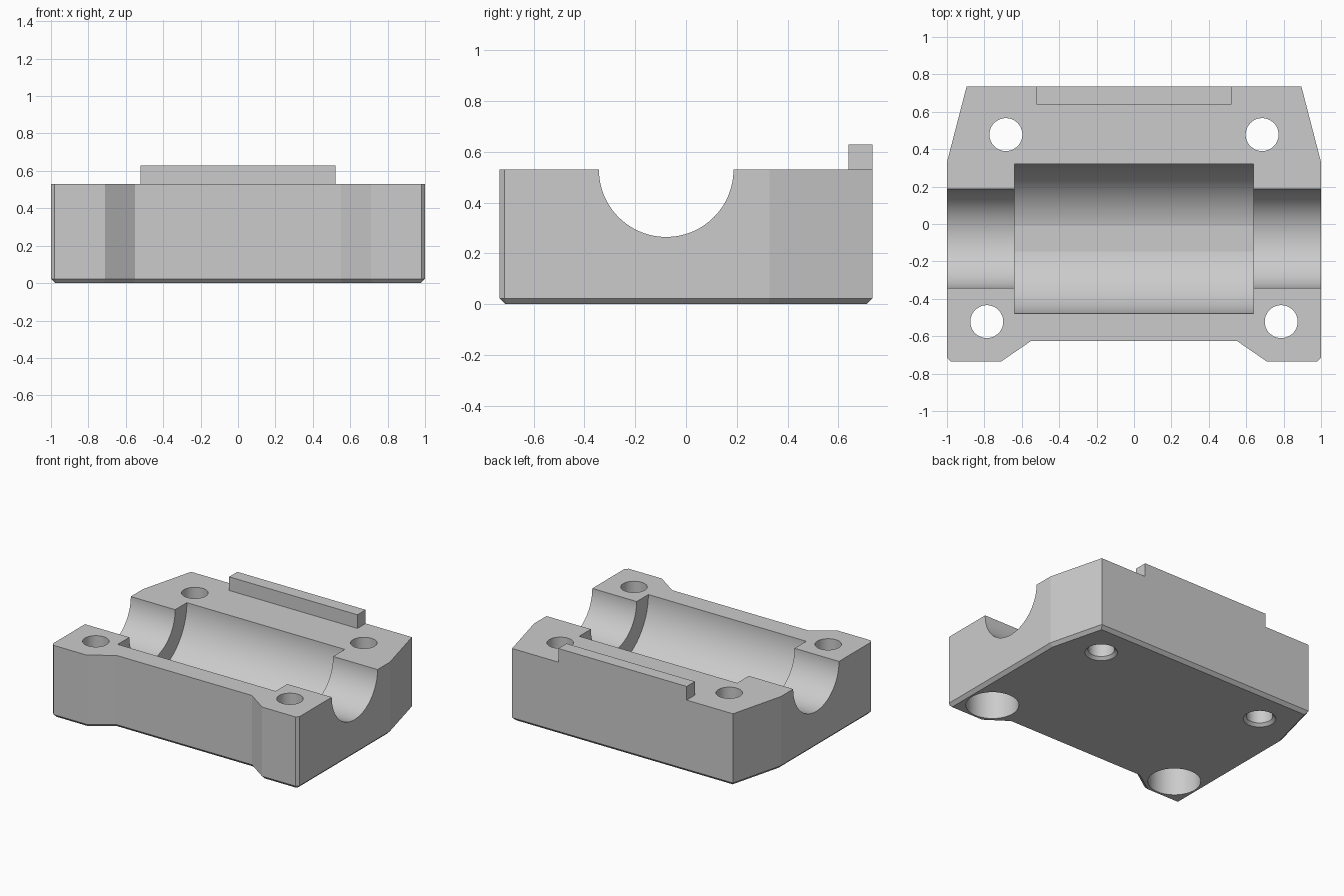
import bpy, bmesh
from math import sin, cos, pi, radians

cube = bpy.data.objects.get("Cube")
if cube:
    bpy.data.objects.remove(cube, do_unlink=True)

TOP = 0.53        # parting face height
BORE_Y = -0.078   # bore axis

steel = bpy.data.materials.new("plain_grey")
steel.use_nodes = True
grey = (0.6, 0.6, 0.6, 1)
steel.diffuse_color = grey
steel.node_tree.nodes["Principled BSDF"].inputs["Base Color"].default_value = grey


def loft(name, rings, chamfer=0):
    """Closed solid through matching rings of points; optionally chamfer the first ring."""
    bm = bmesh.new()
    loops = [[bm.verts.new(p) for p in ring] for ring in rings]
    n = len(loops[0])
    base = bm.faces.new(loops[0])
    bm.faces.new(loops[-1])
    for a, b in zip(loops, loops[1:]):
        for i in range(n):
            j = (i + 1) % n
            bm.faces.new((a[i], a[j], b[j], b[i]))
    bmesh.ops.recalc_face_normals(bm, faces=bm.faces)
    if chamfer:
        bmesh.ops.bevel(bm, geom=list(base.edges), offset=chamfer,
                        segments=1, affect='EDGES', clamp_overlap=True)
    mesh = bpy.data.meshes.new(name)
    bm.to_mesh(mesh)
    bm.free()
    mesh.materials.append(steel)
    obj = bpy.data.objects.new(name, mesh)
    bpy.context.collection.objects.link(obj)
    return obj


def bore_cutter(name, half_length, radius, flat=0):
    """Half-round trough along x, with an optional flat strip on its floor."""
    arc = [(radius * cos(a), radius * sin(a))
           for a in (pi + pi * i / 96 for i in range(97))]
    left = [p for p in arc if p[0] < -flat]
    right = [p for p in arc if p[0] > flat]
    depth = -(radius ** 2 - flat ** 2) ** 0.5
    floor = [(-flat, depth), (flat, depth)] if flat else [(0, depth)]
    profile = [(-radius, 0.3)] + left + floor + right + [(radius, 0.3)]
    return loft(name, [[(x, BORE_Y + y, TOP + z) for y, z in profile]
                       for x in (-half_length, half_length)])


def hole_cutter(name, x, y, steps):
    """Vertical turned solid from (radius, height) steps."""
    return loft(name, [[(x + r * cos(2 * pi * i / 64), y + r * sin(2 * pi * i / 64), z)
                        for i in range(64)] for r, z in steps])


# Block outline, mirrored from its left half
half = [(0.55, -0.625), (0.71, -0.735), (0.98, -0.735), (1, -0.715),
        (1, 0.33), (0.895, 0.735)]
outline = half + [(-x, y) for x, y in reversed(half)]
block = loft("bearing_block", [[(x, y, z) for x, y in outline] for z in (0, TOP)], 0.023)

# Bores and bolt holes
cutters = [bore_cutter("shaft_bore_cutter", 1.2, 0.265),
           bore_cutter("bushing_bore_cutter", 0.64, 0.4, 0.068)]
counterbored = [(0.175, -0.1), (0.175, 0.27), (0.088, 0.27), (0.088, 0.7)]
countersunk = [(0.133, -0.025), (0.088, 0.02), (0.088, 0.7)]
for side in (-1, 1):
    cutters.append(hole_cutter("front_hole_cutter", side * 0.787, -0.522, counterbored))
    cutters.append(hole_cutter("back_hole_cutter", side * 0.685, 0.478, countersunk))

for cutter in cutters:
    cutter.hide_render = True
    cut = block.modifiers.new(cutter.name, 'BOOLEAN')
    cut.operation = 'DIFFERENCE'
    cut.solver = 'EXACT'
    cut.object = cutter

# Bake the cuts and drop the cutters
graph = bpy.context.evaluated_depsgraph_get()
graph.update()
block_mesh = bpy.data.meshes.new_from_object(block.evaluated_get(graph))
block.modifiers.clear()
block.data = block_mesh
for cutter in cutters:
    bpy.data.objects.remove(cutter, do_unlink=True)

# Raised locating rail along the back edge
loft("back_rail", [[(x, y, z) for x, y in
                    ((-0.52, 0.64), (0.52, 0.64), (0.52, 0.735), (-0.52, 0.735))]
                   for z in (TOP, 0.63)])

# Smooth round walls, crisp machined edges
bpy.ops.object.select_all(action='DESELECT')
block.select_set(True)
bpy.context.view_layer.objects.active = block
bpy.ops.object.shade_smooth_by_angle(angle=radians(8))
